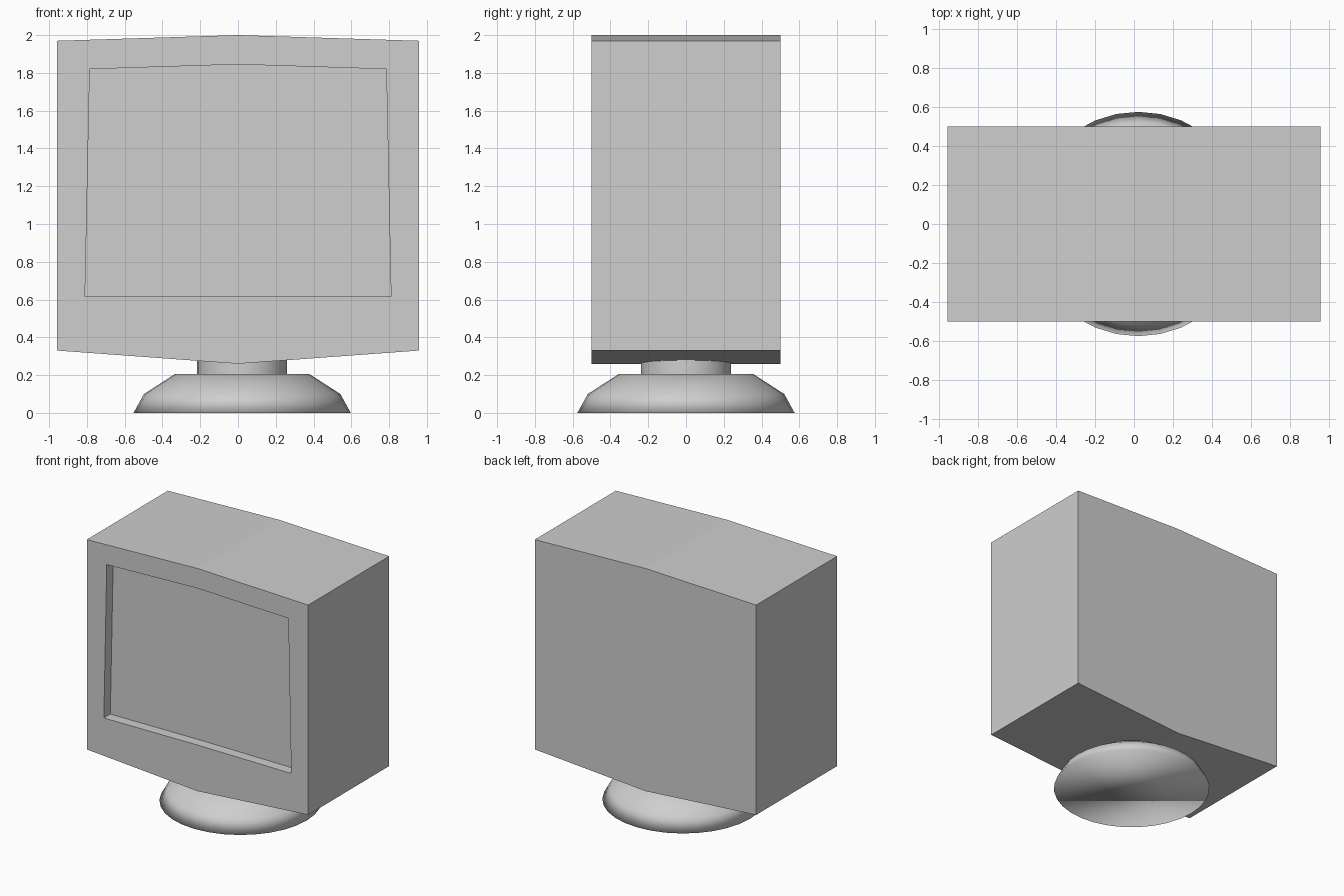
import bpy, bmesh, math

cube = bpy.data.objects.get("Cube")
if cube:
    bpy.data.objects.remove(cube)

grey = bpy.data.materials.new("light_grey")
grey.use_nodes = True
colour = (0.62, 0.62, 0.62, 1)
grey.diffuse_color = colour
grey.node_tree.nodes["Principled BSDF"].inputs["Base Color"].default_value = colour


def finish(name, bm):
    bmesh.ops.recalc_face_normals(bm, faces=bm.faces)
    mesh = bpy.data.meshes.new(name)
    bm.to_mesh(mesh)
    bm.free()
    mesh.materials.append(grey)
    obj = bpy.data.objects.new(name, mesh)
    bpy.context.collection.objects.link(obj)
    return obj


def bridge(bm, a, b):
    for i in range(len(a)):
        j = (i + 1) % len(a)
        bm.faces.new((a[i], a[j], b[j], b[i]))


# Housing: six-sided outline with a peaked top and bottom, and a sunken screen
def outline(bm, profile, y):
    return [bm.verts.new((x, y, z)) for x, z in profile]


case = [(-0.957, 0.33), (0, 0.26), (0.957, 0.33),
        (0.957, 1.97), (0, 2.0), (-0.957, 1.97)]
opening = [(-0.81, 0.615), (0, 0.62), (0.81, 0.615),
           (0.785, 1.82), (0, 1.845), (-0.785, 1.82)]
bm = bmesh.new()
back = outline(bm, case, 0.5)
front = outline(bm, case, -0.5)
rim = outline(bm, opening, -0.5)
screen = outline(bm, opening, -0.42)
bm.faces.new(back)
bridge(bm, back, front)
bridge(bm, front, rim)
bridge(bm, rim, screen)
bm.faces.new(screen)
finish("monitor_housing", bm)


# Stand: round parts sharing one axis
def turned(name, profile, sides=32):
    bm = bmesh.new()
    rings = []
    for r, z in profile:
        rings.append([bm.verts.new((0.022 + r * math.cos(a), r * math.sin(a), z))
                      for a in (math.tau * i / sides for i in range(sides))])
    for lower, upper in zip(rings, rings[1:]):
        bridge(bm, lower, upper)
    bm.faces.new(rings[0])
    bm.faces.new(rings[-1])
    obj = finish(name, bm)
    obj.data.shade_smooth()
    return obj


turned("stand_base", [(0.575, 0), (0.52, 0.1), (0.357, 0.205)])
neck = turned("stand_neck", [(0.238, 0.2), (0.238, 0.3)])
bpy.ops.object.select_all(action="DESELECT")
neck.select_set(True)
bpy.context.view_layer.objects.active = neck
bpy.ops.object.shade_smooth_by_angle(angle=math.radians(40))
